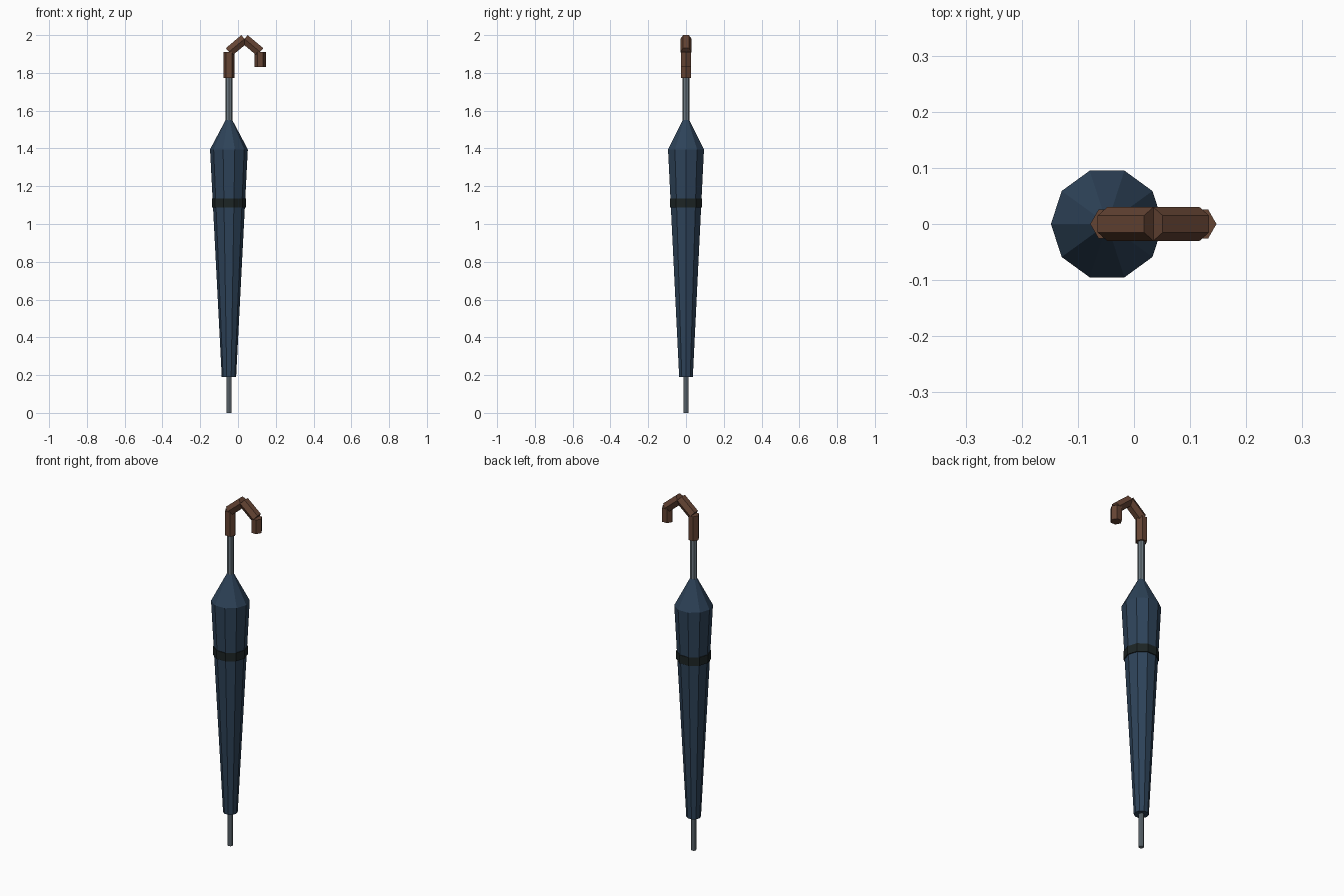
import bpy
import bmesh
from math import cos, sin, pi
from mathutils import Vector

cube = bpy.data.objects.get("Cube")
if cube:
    bpy.data.objects.remove(cube, do_unlink=True)

AXIS_X = -0.048   # shaft position
TIP_X = 0.117     # free end of the hook


def material(name, rgb):
    mat = bpy.data.materials.new(name)
    mat.use_nodes = True
    mat.diffuse_color = (*rgb, 1)
    bsdf = next(n for n in mat.node_tree.nodes if n.type == 'BSDF_PRINCIPLED')
    bsdf.inputs["Base Color"].default_value = (*rgb, 1)
    bsdf.inputs["Roughness"].default_value = 0.8
    return mat


def lathe(name, profile, sides, mat, start, side=Vector((1, 0, 0)), axis=Vector((0, 0, 1))):
    """Closed faceted solid from (radius, distance) rings along an axis."""
    bm = bmesh.new()
    other = axis.cross(side)
    rings = []
    for radius, dist in profile:
        ring = []
        for i in range(sides):
            a = 2 * pi * i / sides
            ring.append(bm.verts.new(start + axis * dist + radius * (side * cos(a) + other * sin(a))))
        rings.append(ring)
    for low, high in zip(rings, rings[1:]):
        for i in range(sides):
            j = (i + 1) % sides
            bm.faces.new((low[i], low[j], high[j], high[i]))
    bm.faces.new(rings[0][::-1])
    bm.faces.new(rings[-1])
    bmesh.ops.recalc_face_normals(bm, faces=bm.faces[:])
    mesh = bpy.data.meshes.new(name)
    bm.to_mesh(mesh)
    bm.free()
    mesh.materials.append(mat)
    obj = bpy.data.objects.new(name, mesh)
    bpy.context.collection.objects.link(obj)
    return obj


navy = material("navy cloth", (0.027, 0.056, 0.1))
black = material("dark strap", (0.012, 0.018, 0.018))
steel = material("grey metal", (0.15, 0.19, 0.22))
wood = material("brown wood", (0.13, 0.058, 0.034))

base = Vector((AXIS_X, 0, 0))

# Metal tip and shaft
lathe("ferrule", [(0.014, 0), (0.014, 0.25)], 8, steel, base)
lathe("shaft", [(0.018, 1.5), (0.018, 1.8)], 8, steel, base)

# Furled canopy and its strap
lathe("canopy", [(0.038, 0.19), (0.1, 1.395), (0.018, 1.55)], 10, navy, base)
lathe("strap", [(0.09, 1.088), (0.09, 1.135)], 10, black, base)

# Hooked handle from straight six-sided pieces
peak = Vector(((AXIS_X + TIP_X) / 2, 0, 1.98))
handle = [
    ("handle_grip", Vector((AXIS_X, 0, 1.772)), Vector((AXIS_X, 0, 1.911)), Vector((1, 0, 0))),
    ("handle_rise", Vector((AXIS_X, 0, 1.911)), peak, Vector((0, 1, 0))),
    ("handle_fall", peak, Vector((TIP_X, 0, 1.911)), Vector((0, 1, 0))),
    ("handle_end", Vector((TIP_X, 0, 1.831)), Vector((TIP_X, 0, 1.911)), Vector((1, 0, 0))),
]
for name, a, b, side in handle:
    lathe(name, [(0.03, 0), (0.03, (b - a).length)], 6, wood, a, side, (b - a).normalized())
